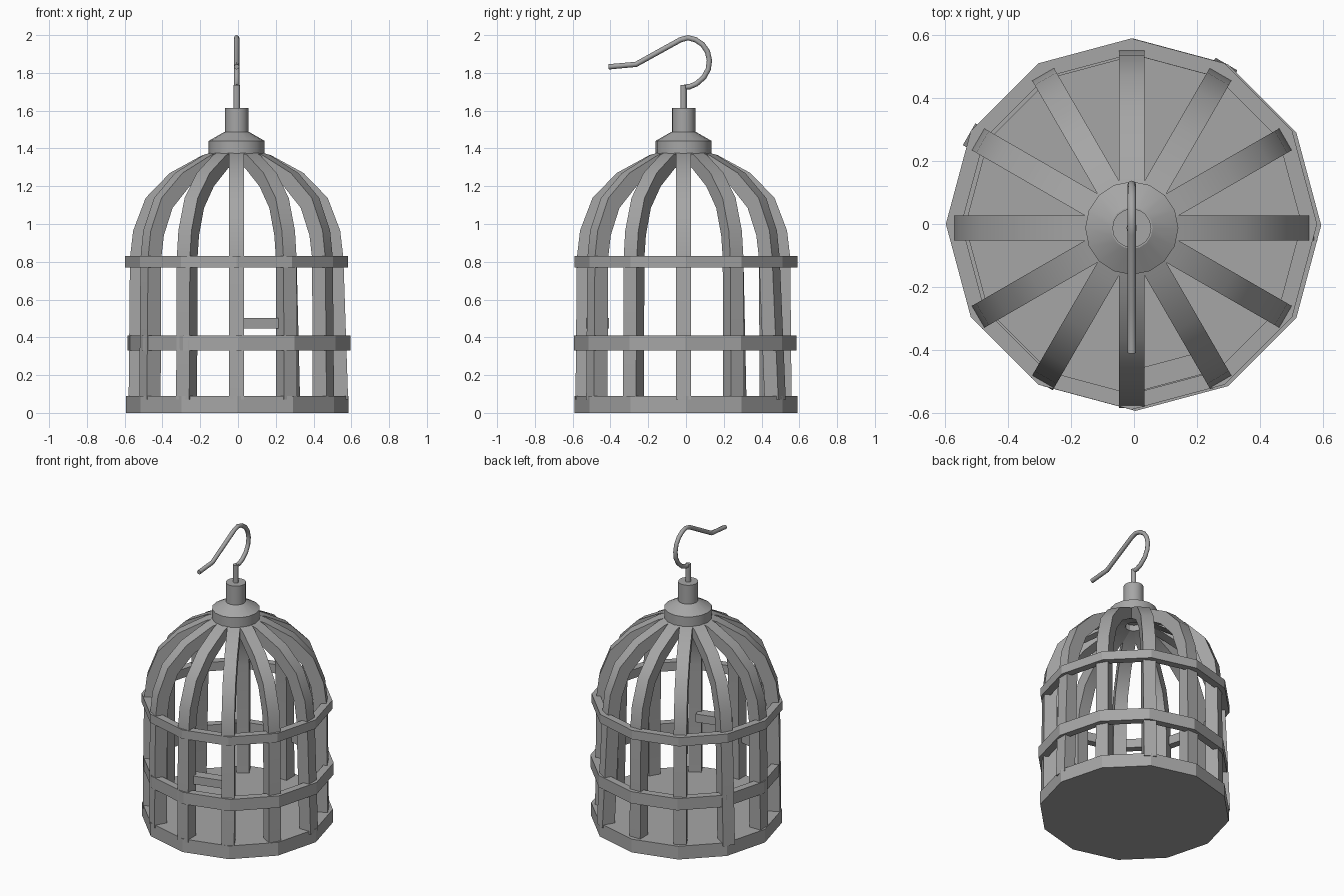
import bpy, bmesh, math
from mathutils import Vector

cube = bpy.data.objects.get("Cube")
if cube:
    bpy.data.objects.remove(cube, do_unlink=True)

GREY = (0.38, 0.38, 0.38, 1)
metal = bpy.data.materials.new("grey metal")
metal.use_nodes = True
metal.diffuse_color = GREY
metal.node_tree.nodes["Principled BSDF"].inputs["Base Color"].default_value = GREY


def finish(name, bm, smooth=False):
    bmesh.ops.recalc_face_normals(bm, faces=bm.faces)
    mesh = bpy.data.meshes.new(name)
    bm.to_mesh(mesh)
    bm.free()
    mesh.materials.append(metal)
    ob = bpy.data.objects.new(name, mesh)
    bpy.context.collection.objects.link(ob)
    if smooth:
        bpy.ops.object.select_all(action='DESELECT')
        ob.select_set(True)
        bpy.context.view_layer.objects.active = ob
        bpy.ops.object.shade_smooth_by_angle(angle=math.radians(28))
    return ob


def lathe(name, profile, sides, center, closed=False, smooth=False):
    """Turn a (radius, height) profile; closed profiles make hoops, open ones get caps."""
    bm = bmesh.new()
    rows = []
    for r, z in profile:
        rows.append([bm.verts.new((center[0] + r * math.cos(math.tau * i / sides),
                                   center[1] + r * math.sin(math.tau * i / sides), z))
                     for i in range(sides)])
    pairs = list(zip(rows, rows[1:]))
    if closed:
        pairs.append((rows[-1], rows[0]))
    else:
        bm.faces.new(rows[0])
        bm.faces.new(rows[-1])
    for a, b in pairs:
        for i in range(sides):
            j = (i + 1) % sides
            bm.faces.new((a[i], a[j], b[j], b[i]))
    return finish(name, bm, smooth)


def hoop(name, z0, z1, center):
    outer, inner = 0.59, 0.54
    lathe(name, [(outer, z0), (outer, z1), (inner, z1), (inner, z0)], 12, center, closed=True)


# Solid floor and the two hoops
lathe("base", [(0.59, 0), (0.59, 0.09)], 12, (-0.004, 0))
hoop("middle_hoop", 0.33, 0.41, (0.005, -0.004))
hoop("upper_hoop", 0.77, 0.83, (-0.008, 0))

# Bars: straight below, bending over into the dome
DOME = Vector((-0.007, -0.013, 0))
OUTER = [(0.572, 0.07), (0.565, 0.82), (0.548, 0.965), (0.482, 1.138), (0.354, 1.27),
         (0.18, 1.365), (0.05, 1.40)]
INNER = [(0.488, 0.07), (0.484, 0.82), (0.468, 0.94), (0.415, 1.085), (0.31, 1.20),
         (0.16, 1.295), (0.05, 1.33)]
LEAN = {0: 0.018, 2: 0.03, 5: 0.025}  # a few bars splay out at the foot


def bar(index):
    a = math.tau * index / 12
    out = Vector((math.cos(a), math.sin(a), 0))
    side = Vector((-out.y, out.x, 0)) * 0.04
    bm = bmesh.new()
    rings = []
    for k, (o, n) in enumerate(zip(OUTER, INNER)):
        push = LEAN.get(index, 0) if k == 0 else 0
        ring = []
        for (r, z), s in ((o, 1), (o, -1), (n, -1), (n, 1)):
            ring.append(bm.verts.new(DOME + out * (r + push) + side * s + Vector((0, 0, z))))
        rings.append(ring)
    for a_ring, b_ring in zip(rings, rings[1:]):
        for i in range(4):
            j = (i + 1) % 4
            bm.faces.new((a_ring[i], a_ring[j], b_ring[j], b_ring[i]))
    bm.faces.new(rings[0])
    bm.faces.new(rings[-1])
    finish(f"bar_{index + 1}", bm, smooth=True)


for n in range(12):
    bar(n)

# Short latch bar between two front bars
bm = bmesh.new()
bmesh.ops.create_cube(bm, size=1)
bmesh.ops.scale(bm, vec=(0.23, 0.07, 0.055), verts=bm.verts)
latch = finish("latch_bar", bm)
latch.location = (0.11, -0.47, 0.475)
latch.rotation_euler.z = math.radians(15)

# Stepped cap on top of the dome
lathe("cap", [(0.148, 1.37), (0.148, 1.44), (0.066, 1.487)], 16, DOME, smooth=True)
lathe("cap_neck", [(0.062, 1.48), (0.062, 1.615)], 16, DOME, smooth=True)
lathe("hook_stem", [(0.017, 1.60), (0.017, 1.735)], 12, DOME, smooth=True)

# Bent wire hook
HOOK = [(-0.01, 1.725), (0.02, 1.727), (0.055, 1.742), (0.095, 1.777), (0.118, 1.82),
        (0.124, 1.865), (0.114, 1.912), (0.088, 1.95), (0.05, 1.976), (0.01, 1.986),
        (-0.03, 1.975), (-0.265, 1.845), (-0.41, 1.832)]
curve = bpy.data.curves.new("hook", 'CURVE')
curve.dimensions = '3D'
curve.bevel_depth = 0.014
curve.bevel_resolution = 2
curve.use_fill_caps = True
spline = curve.splines.new('POLY')
spline.points.add(len(HOOK) - 1)
for point, (y, z) in zip(spline.points, HOOK):
    point.co = (DOME.x, y, z, 1)
spline.use_smooth = True
curve.materials.append(metal)
bpy.context.collection.objects.link(bpy.data.objects.new("hook", curve))
